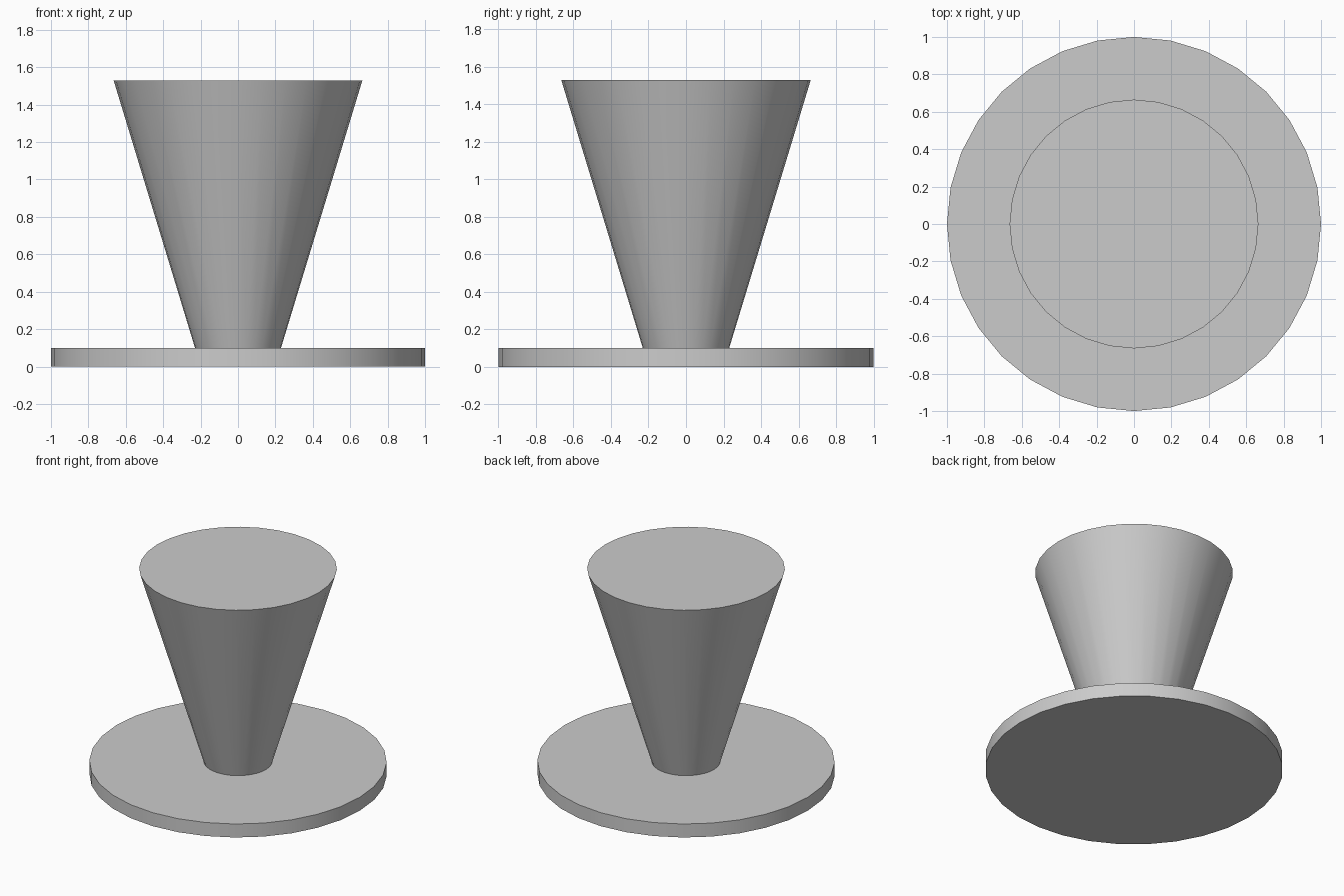
import bpy
import math

old = bpy.data.objects.get("Cube")
if old:
    bpy.data.objects.remove(old, do_unlink=True)

# Single light grey finish
grey = bpy.data.materials.new("light_grey")
grey.use_nodes = True
colour = (0.6, 0.6, 0.6, 1)
grey.diffuse_color = colour
grey.node_tree.nodes["Principled BSDF"].inputs["Base Color"].default_value = colour


def frustum(name, bottom_radius, top_radius, bottom, top):
    bpy.ops.mesh.primitive_cone_add(
        vertices=32, radius1=bottom_radius, radius2=top_radius,
        depth=top - bottom, location=(0, 0, (bottom + top) / 2))
    part = bpy.context.object
    part.name = name
    part.data.materials.append(grey)
    bpy.ops.object.shade_smooth_by_angle(angle=math.radians(30))
    return part


# Flat round foot
frustum("base_disc", 1, 1, 0, 0.1)

# Solid body flaring upwards from the foot
frustum("flared_body", 0.23, 0.665, 0.1, 1.53)
